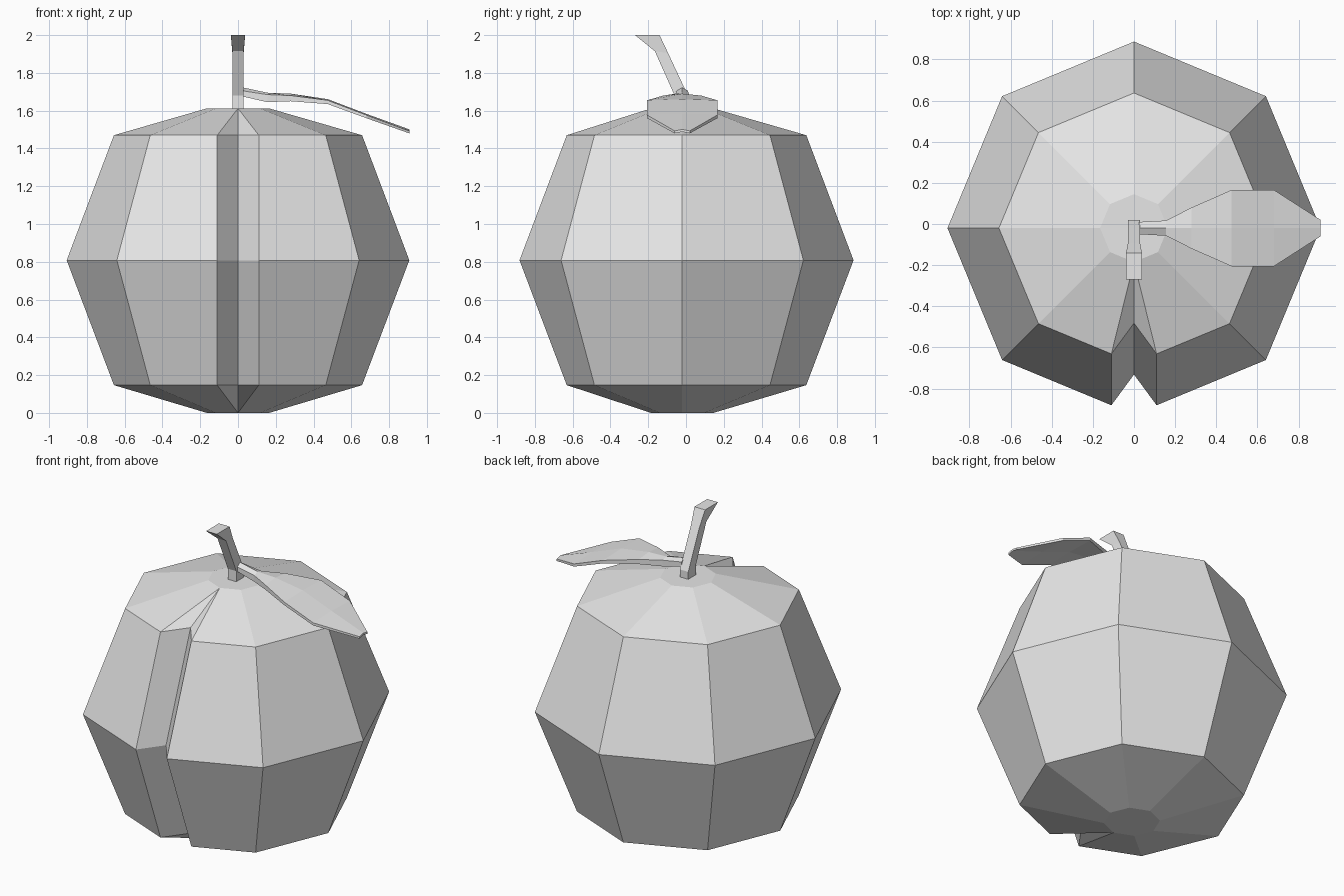
import bpy, bmesh, math

default = bpy.data.objects.get("Cube")
if default:
    bpy.data.objects.remove(default, do_unlink=True)

# Single plain grey finish
grey = bpy.data.materials.new("light_grey")
grey.use_nodes = True
grey.diffuse_color = (0.8, 0.8, 0.8, 1)
grey.node_tree.nodes["Principled BSDF"].inputs["Base Color"].default_value = (0.8, 0.8, 0.8, 1)

CENTRE_Y = -0.02


def loft(name, sections):
    """Bridge equal-length closed sections and cap both ends."""
    bm = bmesh.new()
    rings = [[bm.verts.new(p) for p in s] for s in sections]
    n = len(rings[0])
    for low, high in zip(rings, rings[1:]):
        for i in range(n):
            j = (i + 1) % n
            bm.faces.new((low[i], low[j], high[j], high[i]))
    bm.faces.new(rings[0][::-1])
    bm.faces.new(rings[-1])
    bmesh.ops.remove_doubles(bm, verts=bm.verts, dist=0.0005)
    bmesh.ops.recalc_face_normals(bm, faces=bm.faces)
    mesh = bpy.data.meshes.new(name)
    bm.to_mesh(mesh)
    bm.free()
    mesh.materials.append(grey)
    obj = bpy.data.objects.new(name, mesh)
    bpy.context.collection.objects.link(obj)
    return obj


def body_ring(radius, z, lip=0.11, depth=0.195):
    """Octagon whose front corner is replaced by a V-shaped groove."""
    slope = math.tan(math.pi / 8)
    pts = [(0, -(radius - depth)), (lip, -radius + lip * slope)]
    for k in range(1, 8):
        a = -math.pi / 2 + k * math.pi / 4
        pts.append((radius * math.cos(a), radius * math.sin(a)))
    pts.append((-lip, -radius + lip * slope))
    return [(x, y + CENTRE_Y, z) for x, y in pts]


# Fruit body: the groove closes to a point at the small end rings
loft("fruit_body", [
    body_ring(0.165, 0.0, 0, 0),
    body_ring(0.657, 0.147),
    body_ring(0.907, 0.808),
    body_ring(0.657, 1.47),
    body_ring(0.165, 1.612, 0, 0),
])

# Stem: (half width, front y, front z, back y, back z)
stem = [
    (0.03, -0.06, 1.605, 0.02, 1.605),
    (0.03, -0.06, 1.68, 0.02, 1.66),
    (0.03, -0.165, 1.915, -0.095, 1.905),
    (0.038, -0.27, 2.0, -0.14, 2.0),
]
loft("stem", [[(-w, fy, fz), (w, fy, fz), (w, by, bz), (-w, by, bz)]
              for w, fy, fz, by, bz in stem])

# Leaf: (x, half width, top z, bottom z, height of the middle crease)
leaf = [
    (0.025, 0.03, 1.705, 1.675, 0.018),
    (0.155, 0.037, 1.685, 1.645, 0.01),
    (0.28, 0.1, 1.68, 1.65, 0.01),
    (0.475, 0.186, 1.655, 1.635, 0.006),
    (0.68, 0.186, 1.577, 1.56, 0.006),
    (0.907, 0.04, 1.493, 1.48, 0.008),
]
loft("leaf", [[(x, CENTRE_Y - w, bot), (x, CENTRE_Y, bot + crease),
               (x, CENTRE_Y + w, bot), (x, CENTRE_Y + w, top),
               (x, CENTRE_Y, top + crease), (x, CENTRE_Y - w, top)]
              for x, w, top, bot, crease in leaf])
